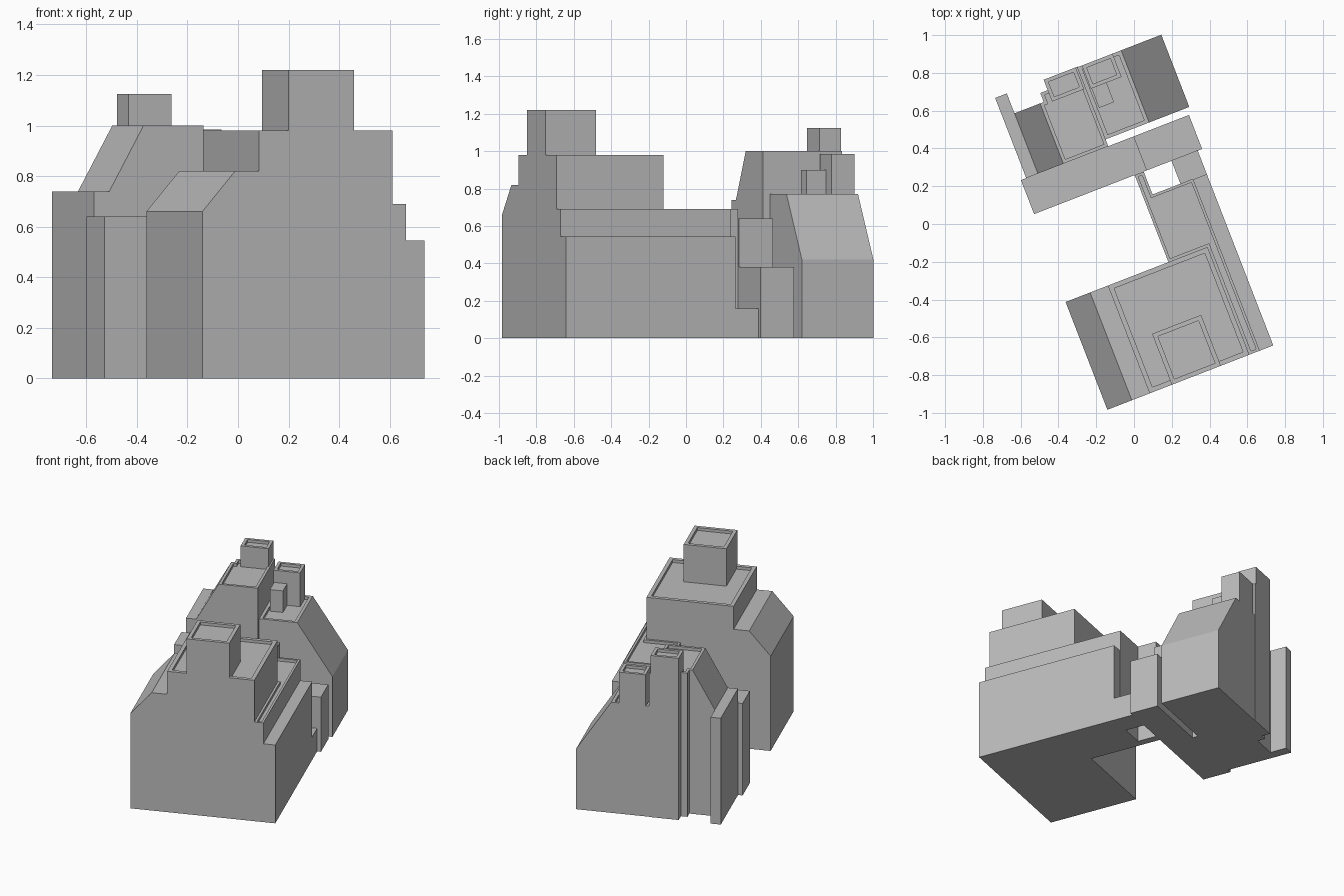
import bpy, bmesh, math

cube = bpy.data.objects.get("Cube")
if cube:
    bpy.data.objects.remove(cube, do_unlink=True)

TURN = math.radians(21.2)   # the whole site is turned on the ground

grey = bpy.data.materials.new("plain_grey")
grey.use_nodes = True
COLOUR = (0.5, 0.5, 0.5, 1)
grey.diffuse_color = COLOUR
grey.node_tree.nodes["Principled BSDF"].inputs["Base Color"].default_value = COLOUR


def solid(name, ring, push, parapet=0.0, drop=0.02):
    """Extrude a ring of points by a vector; optionally sink the highest flat roof."""
    bm = bmesh.new()
    face = bm.faces.new([bm.verts.new(p) for p in ring])
    made = bmesh.ops.extrude_face_region(bm, geom=[face], use_keep_orig=True)["geom"]
    bmesh.ops.translate(bm, vec=push, verts=[g for g in made if isinstance(g, bmesh.types.BMVert)])
    bmesh.ops.recalc_face_normals(bm, faces=bm.faces[:])
    if parapet:
        flat = [f for f in bm.faces if f.normal.z > 0.99]
        roof = max(flat, key=lambda f: f.calc_center_median().z)
        bmesh.ops.inset_region(bm, faces=[roof], thickness=parapet, use_even_offset=True)
        inner = bmesh.ops.extrude_face_region(bm, geom=[roof])["geom"]
        bmesh.ops.translate(bm, vec=(0, 0, -drop),
                            verts=[g for g in inner if isinstance(g, bmesh.types.BMVert)])
        if roof.is_valid:
            bmesh.ops.delete(bm, geom=[roof], context="FACES_ONLY")
    mesh = bpy.data.meshes.new(name)
    bm.to_mesh(mesh)
    bm.free()
    mesh.materials.append(grey)
    obj = bpy.data.objects.new(name, mesh)
    obj.rotation_euler.z = TURN
    bpy.context.collection.objects.link(obj)
    return obj


def plan(name, outline, z0, z1, parapet=0.0):
    return solid(name, [(u, v, z0) for u, v in outline], (0, 0, z1 - z0), parapet)


def box(name, u0, u1, v0, v1, z0, z1, parapet=0.0):
    return plan(name, [(u0, v0), (u1, v0), (u1, v1), (u0, v1)], z0, z1, parapet)


def section(name, profile, v0, v1, parapet=0.0):
    return solid(name, [(u, v0, z) for u, z in profile], (0, v1 - v0, 0), parapet)


# Front building: sloped shoulder, main tier and roof tower
section("front_block", [(-.487, 0), (-.487, .66), (-.348, .82), (-.247, .82),
                        (-.247, .98), (.319, .98), (.319, 0)], -.866, -.254, .026)
box("front_tower", -.121, .157, -.866, -.577, .96, 1.22, .024)

# Wing stepping down beside and behind the front building
plan("side_wing", [(.319, -.866), (.378, -.866), (.378, .11), (.148, .11),
                   (.148, .24), (.097, .24), (.097, -.254), (.319, -.254)], 0, .69, .015)
box("side_ledge", .378, .455, -.866, .107, 0, .545)
box("low_link", .306, .455, .107, .24, 0, .16)

# Cross bar between the two buildings
box("cross_bar_high", -.474, .167, .24, .433, 0, .64)
box("cross_bar_low", .167, .48, .24, .433, 0, .38)

# Rear building: tall stepped mass with a sloped shoulder
plan("rear_block", [(-.233, .433), (.022, .433), (.022, .885), (-.17, .885),
                    (-.17, .826), (-.212, .826), (-.212, .775), (-.233, .775)], 0, 1.0, .018)
section("rear_left_shoulder", [(-.378, 0), (-.378, .74), (-.233, 1.0), (-.233, 0)], .433, .775)
box("rear_left_fin", -.444, -.378, .433, .888, 0, .74)
box("rear_left_tower", -.17, .012, .761, .885, .97, 1.125, .02)

# Rear building: lower half with a steep shoulder and roof boxes
box("rear_low_block", .022, .269, .472, .882, 0, .77, .02)
section("rear_right_shoulder", [(.269, 0), (.269, .77), (.497, .42), (.497, 0)], .472, .882)
box("rear_right_tower", .046, .22, .75, .882, .75, .985, .02)
box("rear_roof_box", .05, .135, .64, .75, .75, .90)
